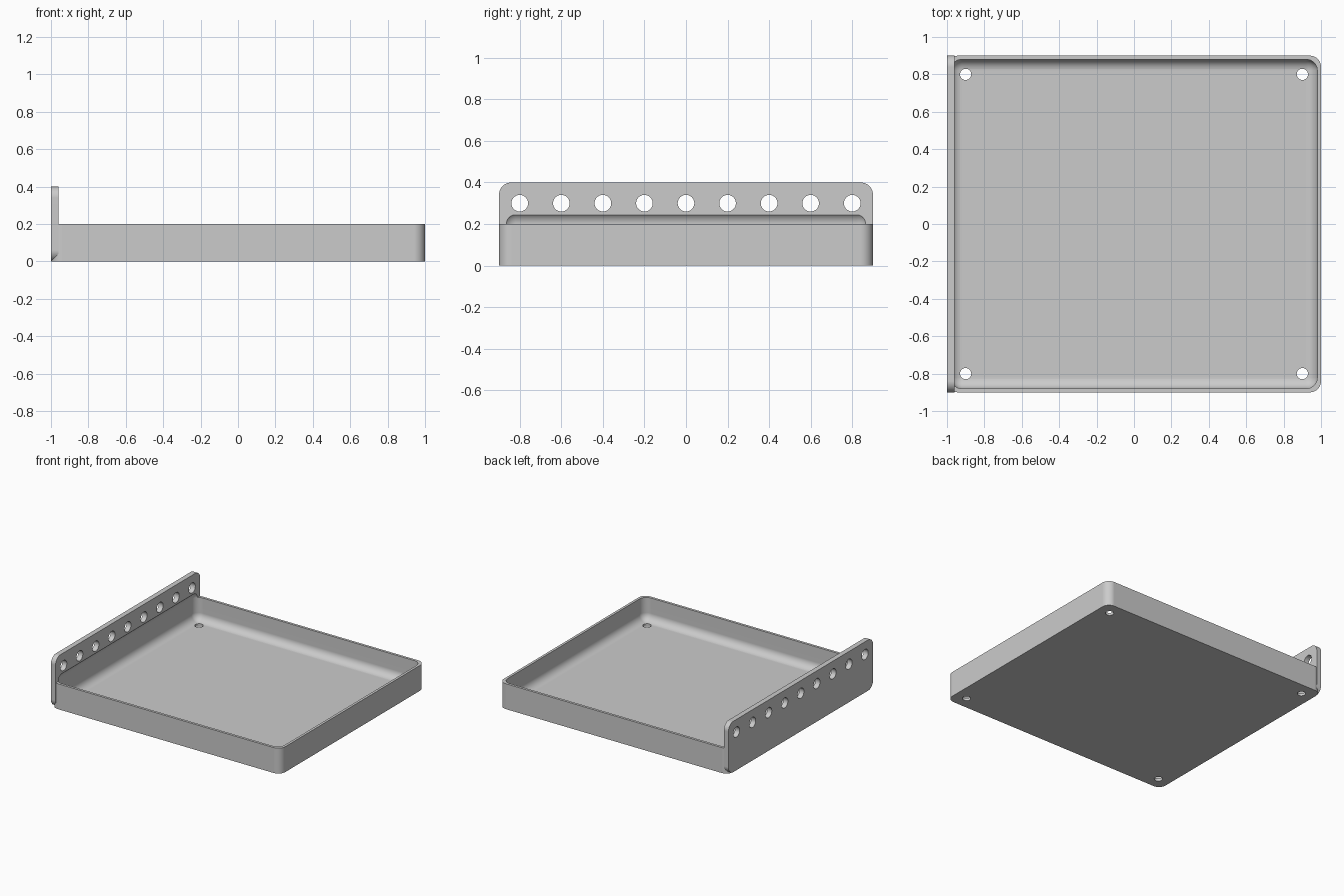
import bpy
import bmesh
import math
from mathutils import Matrix, Vector

default = bpy.data.objects.get("Cube")
if default:
    bpy.data.objects.remove(default, do_unlink=True)

RADIUS = 0.06   # shared corner and fillet radius
WALL = 0.02

grey = bpy.data.materials.new("light grey")
grey.use_nodes = True
colour = (0.6, 0.6, 0.6, 1)
grey.diffuse_color = colour
grey.node_tree.nodes["Principled BSDF"].inputs["Base Color"].default_value = colour


def make_object(name, bm):
    mesh = bpy.data.meshes.new(name)
    bm.to_mesh(mesh)
    bm.free()
    mesh.materials.append(grey)
    obj = bpy.data.objects.new(name, mesh)
    bpy.context.collection.objects.link(obj)
    return obj


def rounded_box(name, low, high, axes):
    """Box whose edges parallel to the given axes are rounded."""
    low, high = Vector(low), Vector(high)
    bm = bmesh.new()
    bmesh.ops.create_cube(bm, size=1)
    bmesh.ops.scale(bm, vec=high - low, verts=bm.verts)
    bmesh.ops.translate(bm, vec=(low + high) / 2, verts=bm.verts)
    edges = []
    for e in bm.edges:
        d = e.verts[1].co - e.verts[0].co
        if max(range(3), key=lambda i: abs(d[i])) in axes:
            edges.append(e)
    bmesh.ops.bevel(bm, geom=edges, offset=RADIUS, segments=10,
                    profile=0.5, affect='EDGES', clamp_overlap=True)
    return make_object(name, bm)


def hole_cutters(name, centres, radius, rotation):
    bm = bmesh.new()
    for c in centres:
        bmesh.ops.create_cone(bm, cap_ends=True, segments=40, radius1=radius,
                              radius2=radius, depth=0.1,
                              matrix=Matrix.Translation(c) @ rotation)
    return make_object(name, bm)


def combine(target, other, operation):
    """Apply a boolean and discard the helper."""
    mod = target.modifiers.new("combine", 'BOOLEAN')
    mod.operation = operation
    mod.solver = 'EXACT'
    mod.object = other
    bpy.context.view_layer.objects.active = target
    bpy.ops.object.modifier_apply(modifier=mod.name)
    bpy.data.objects.remove(other, do_unlink=True)


# Tray body with an upright plate along its right edge
tray = rounded_box("tray", (-1, -0.9, 0), (1, 0.9, 0.2), {2})
plate = rounded_box("plate", (-1, -0.9, 0), (-0.96, 0.9, 0.4), {0})
combine(tray, plate, 'UNION')

# Filleted cavity, which also cuts a shallow recess into the plate
cavity = rounded_box("cavity", (-1 + WALL, -0.9 + WALL, WALL),
                     (1 - WALL, 0.9 - WALL, 0.26), {0, 1, 2})
combine(tray, cavity, 'DIFFERENCE')

# Four floor holes
floor_holes = hole_cutters("floor_holes",
                           [(x, y, 0) for x in (-0.9, 0.9) for y in (-0.8, 0.8)],
                           0.03, Matrix())
combine(tray, floor_holes, 'DIFFERENCE')

# Row of holes along the plate
plate_holes = hole_cutters("plate_holes",
                           [(-0.98, 0.2 * i, 0.3) for i in range(-4, 5)],
                           0.04, Matrix.Rotation(math.pi / 2, 4, 'Y'))
combine(tray, plate_holes, 'DIFFERENCE')

# Smooth fillets, crisp edges, flat faces kept flat
bpy.ops.object.select_all(action='DESELECT')
tray.select_set(True)
bpy.context.view_layer.objects.active = tray
bpy.ops.object.shade_smooth_by_angle(angle=math.radians(30))
weighted = tray.modifiers.new("weighted normals", 'WEIGHTED_NORMAL')
weighted.keep_sharp = True
